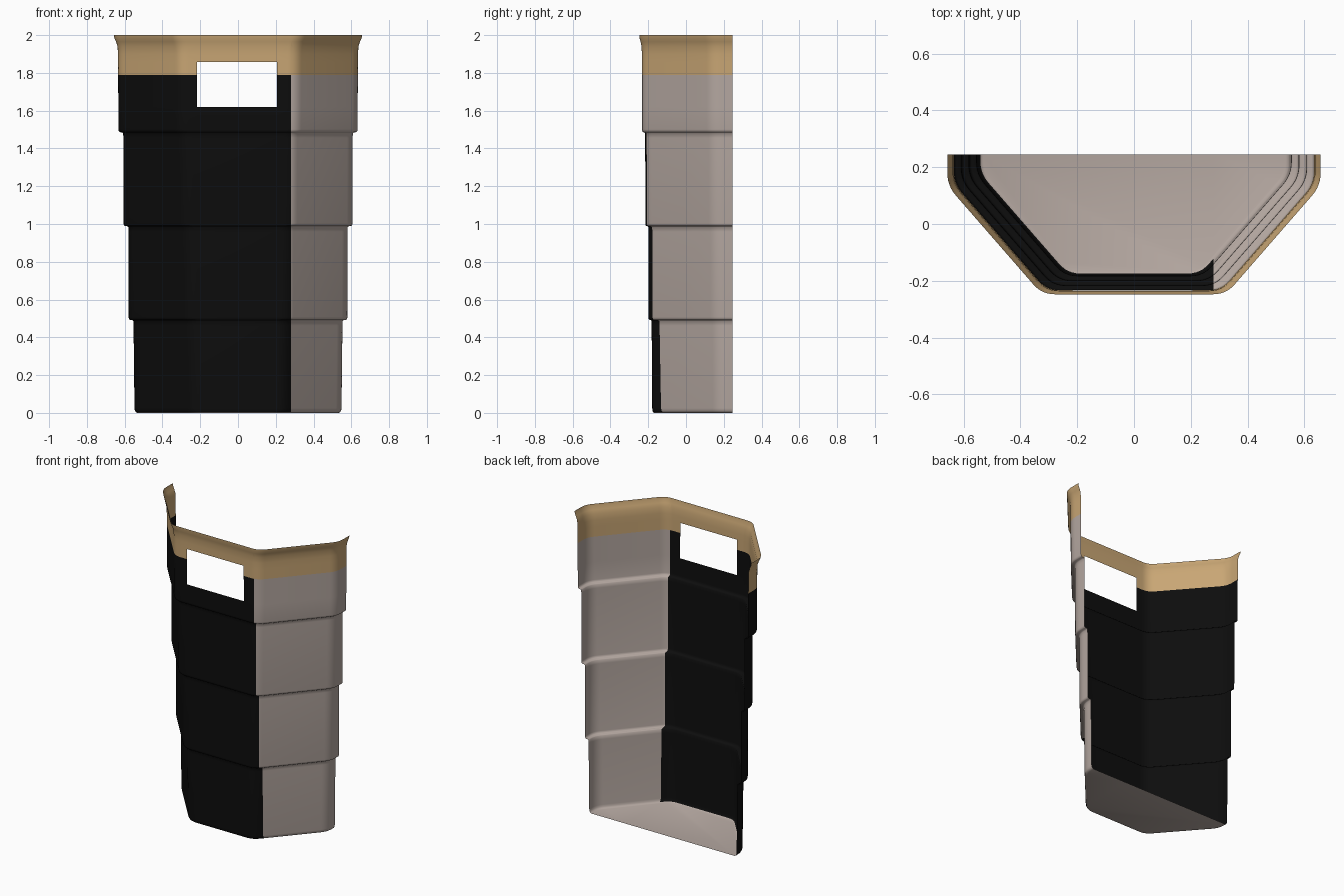
import bpy, bmesh, math
from mathutils import Vector

cube = bpy.data.objects.get("Cube")
if cube:
    bpy.data.objects.remove(cube, do_unlink=True)

BACK = 0.245
SEAM_X, BAND_Z = 0.28, 1.79
SLOT_X, SLOT_Z = (-0.216, 0.206), (1.62, 1.858)


def material(name, rgb):
    m = bpy.data.materials.new(name)
    m.use_nodes = True
    m.diffuse_color = (*rgb, 1)
    bsdf = m.node_tree.nodes["Principled BSDF"]
    bsdf.inputs["Base Color"].default_value = (*rgb, 1)
    bsdf.inputs["Roughness"].default_value = 0.7
    return m


def rounded(prev, corner, nxt, cut=0.045, steps=6):
    """Round one outline corner with a smooth curve."""
    a = corner + (prev - corner).normalized() * cut
    b = corner + (nxt - corner).normalized() * cut
    return [a * (1 - t) ** 2 + corner * 2 * t * (1 - t) + b * t * t
            for t in (i / steps for i in range(steps + 1))]


def outline(side):
    """Half-trapezoid plan whose straight sides sit at x = +-side."""
    front = -(0.18 + (side - 0.55) * 0.63)
    nx, ny = 0.754, 0.657
    d = side - 0.25
    shoulder = Vector((side, (nx * side - d) / ny))
    knee = Vector(((d + ny * front) / nx, front))
    end = Vector((side, BACK))
    half = [end] + rounded(end, shoulder, knee) + rounded(shoulder, knee, Vector((0, front)))
    return half + [Vector((-p.x, p.y)) for p in reversed(half)]


# Vertical profile: rounded foot, four stepped tiers, flared lip
profile = [(0.532, 0), (0.541, 0.004), (0.546, 0.012), (0.548, 0.025)]
for i in range(1, 4):
    z, s = i * 0.497 - 0.005, 0.553 + (i - 1) * 0.027
    profile += [(s, z - 0.03), (s + 0.001, z - 0.006), (s + 0.006, z - 0.001),
                (s + 0.018, z), (s + 0.024, z + 0.004), (s + 0.026, z + 0.015)]
profile += [(0.635, 1.9), (0.638, 1.94), (0.646, 1.965), (0.655, 1.985), (0.657, 2.0)]

# Shell and floor
bm = bmesh.new()
rings = [[bm.verts.new((p.x, p.y, z)) for p in outline(s)] for s, z in profile]
for low, high in zip(rings, rings[1:]):
    for j in range(len(low) - 1):
        bm.faces.new((low[j + 1], low[j], high[j], high[j + 1]))
bm.faces.new(rings[0])
bm.normal_update()


def slice_faces(co, normal, test=lambda f: True):
    faces = [f for f in bm.faces if test(f)]
    geom = set(faces)
    for f in faces:
        geom.update(f.edges, f.verts)
    bmesh.ops.bisect_plane(bm, geom=list(geom), plane_co=co, plane_no=normal, dist=1e-5)


# Colour seams
slice_faces((SEAM_X, 0, 0), (1, 0, 0))
slice_faces((0, 0, BAND_Z), (0, 0, 1))

# Hand slot through the front panel
for x in SLOT_X:
    slice_faces((x, 0, 0), (1, 0, 0), lambda f: f.calc_center_median().z > 1.5)
for z in SLOT_Z:
    slice_faces((0, 0, z), (0, 0, 1))
slot = []
for f in bm.faces:
    c = f.calc_center_median()
    if SLOT_X[0] < c.x < SLOT_X[1] and SLOT_Z[0] < c.z < SLOT_Z[1]:
        slot.append(f)
bmesh.ops.delete(bm, geom=slot, context='FACES')
bm.normal_update()

# Colours: tan band on top, pale right part and floor, black wrap elsewhere
for f in bm.faces:
    c = f.calc_center_median()
    floor = c.z < 0.01 and abs(f.normal.z) > 0.8
    f.material_index = 2 if c.z > BAND_Z else 0 if c.x > SEAM_X or floor else 1

mesh = bpy.data.meshes.new("cup_shell")
bm.to_mesh(mesh)
bm.free()
mesh.materials.append(material("pale_grey_beige", (0.46, 0.39, 0.355)))
mesh.materials.append(material("black_wrap", (0.004, 0.004, 0.004)))
mesh.materials.append(material("tan_band", (0.58, 0.38, 0.175)))
shell = bpy.data.objects.new("cup_shell", mesh)
bpy.context.collection.objects.link(shell)
bpy.context.view_layer.objects.active = shell
shell.select_set(True)
bpy.ops.object.shade_smooth_by_angle(angle=math.radians(50))
